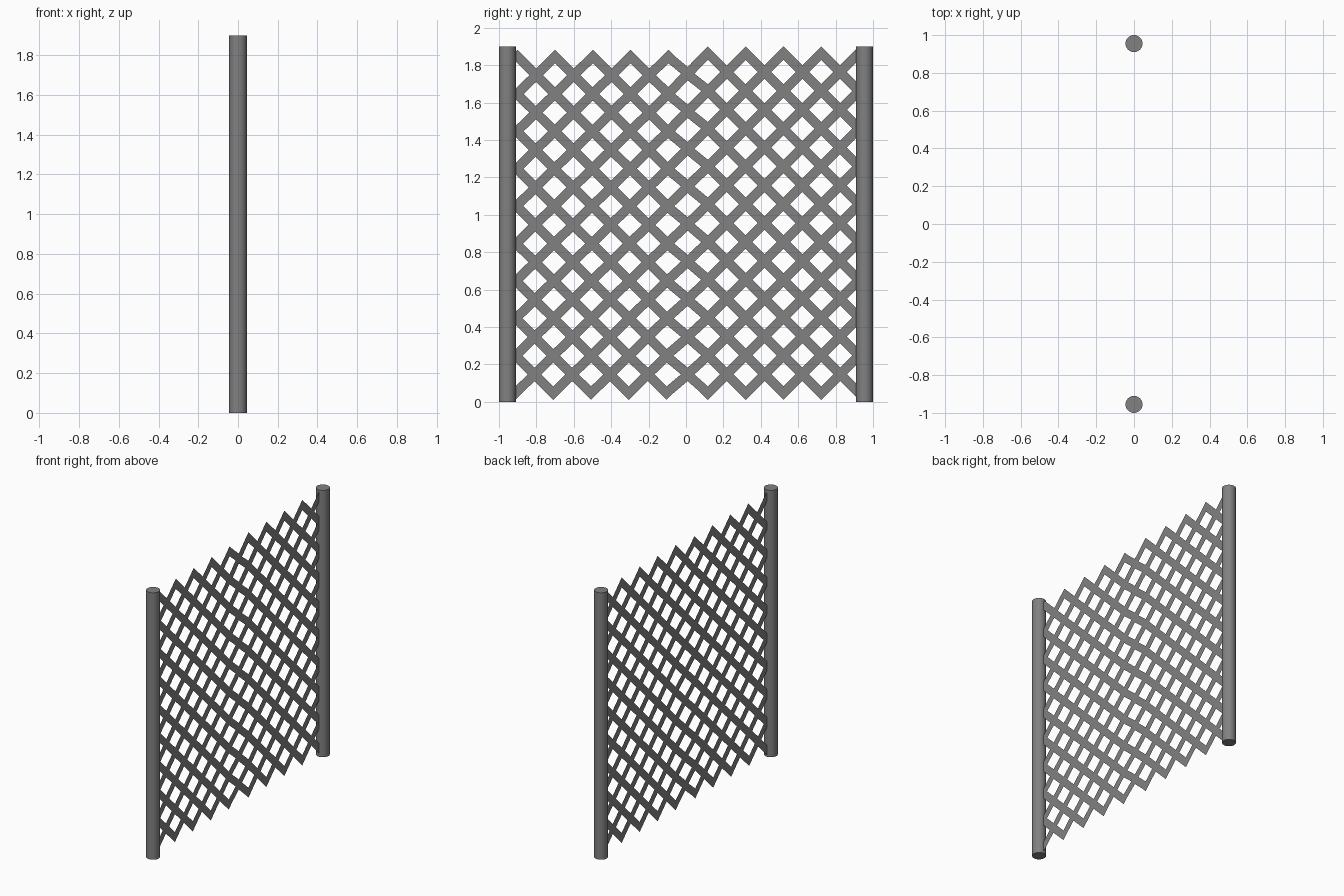
import bpy, bmesh

if "Cube" in bpy.data.objects:
    bpy.data.objects.remove(bpy.data.objects["Cube"])

steel = bpy.data.materials.new("grey steel")
steel.diffuse_color = (0.22, 0.22, 0.22, 1)
steel.use_nodes = True
steel.node_tree.nodes["Principled BSDF"].inputs["Base Color"].default_value = steel.diffuse_color

# Two round posts
for name, y in (("left_post", -0.955), ("right_post", 0.955)):
    bpy.ops.mesh.primitive_cylinder_add(vertices=32, radius=0.045, depth=1.9,
                                        location=(0, y, 0.95))
    post = bpy.context.object
    post.name = name
    post.data.materials.append(steel)
    bpy.ops.object.shade_smooth_by_angle()

# Flat diamond lattice: crossings joined by diagonal strips
H = 0.036          # half diagonal of a crossing
ROWS, COLS = 18, 9


def crossing(c, r):
    """Centre (y, z) of a crossing; the two halves differ slightly."""
    if c > 0:
        return 0.117 + 0.101 * (c - 1), 0.046 + 0.101 * r
    if c < 0:
        return -0.104 + 0.101 * (c + 1) + 0.01 * r / ROWS, 0.046 + 0.1 * r
    return 0.009, 0.046 + 0.1005 * r


bm = bmesh.new()
nodes = {}
for c in range(-COLS, COLS + 1):
    for r in range(ROWS + 1):
        if (c + r) % 2:
            y, z = crossing(c, r)
            vs = [bm.verts.new((0, y + dy * H, z + dz * H))
                  for dy, dz in ((1, 0), (0, 1), (-1, 0), (0, -1))]
            nodes[c, r] = vs
            bm.faces.new(vs)
for (c, r), (right, top, left, bottom) in nodes.items():
    up = nodes.get((c + 1, r + 1))
    if up:
        bm.faces.new((right, up[3], up[2], top))
    down = nodes.get((c + 1, r - 1))
    if down:
        bm.faces.new((bottom, down[2], down[1], right))

# Trim the lattice at the posts
for s in (-1, 1):
    bmesh.ops.bisect_plane(bm, geom=bm.verts[:] + bm.edges[:] + bm.faces[:],
                           plane_co=(0, s * 0.912, 0), plane_no=(0, s, 0),
                           clear_outer=True)
mesh = bpy.data.meshes.new("lattice_mesh")
bm.to_mesh(mesh)
bm.free()
mesh.materials.append(steel)
bpy.context.collection.objects.link(bpy.data.objects.new("lattice", mesh))
